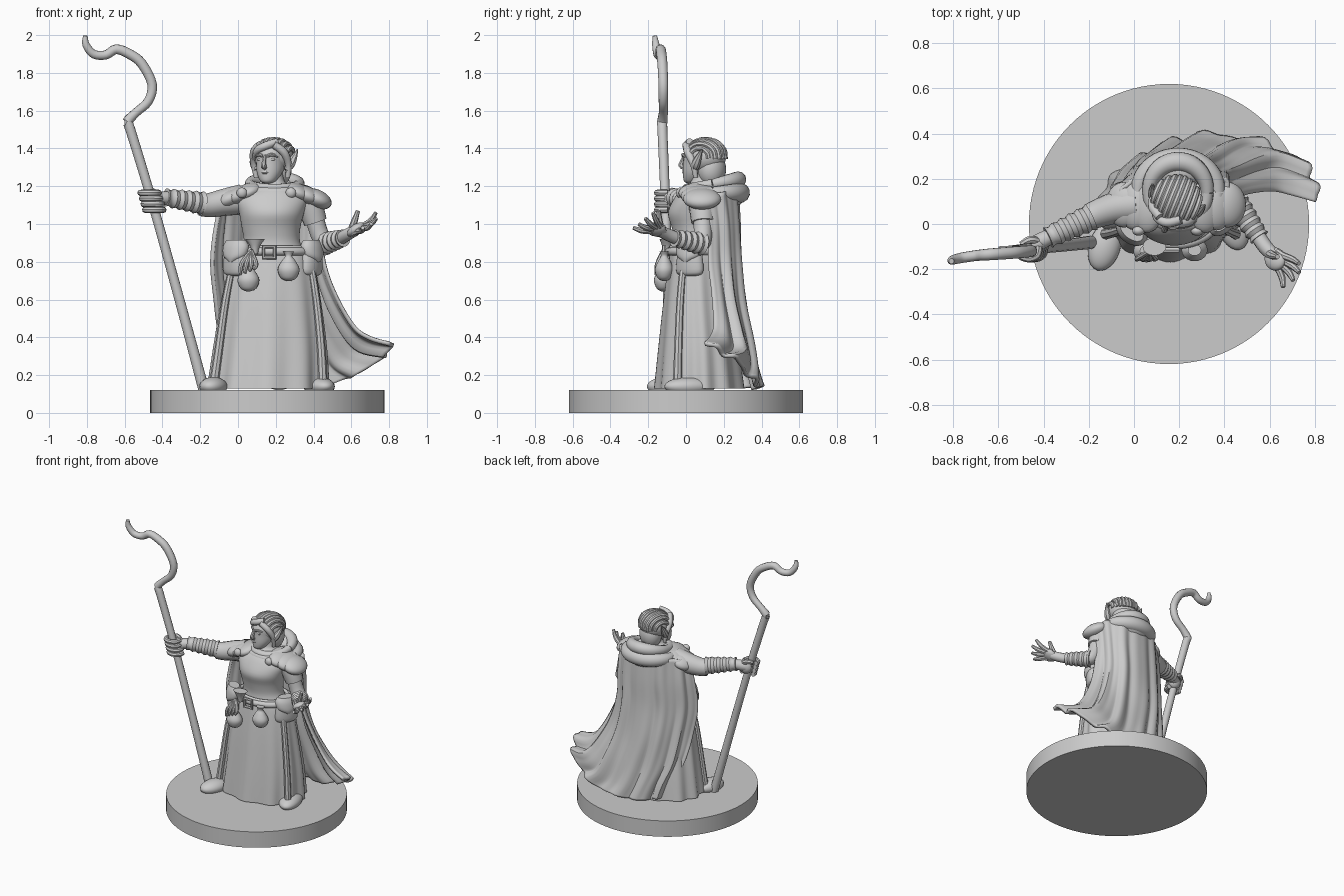
import bpy, bmesh, math
from mathutils import Vector, Matrix

TAU = math.tau


def spline(pts, n=4):
    """Catmull-Rom through tuples of any length."""
    out, last = [], len(pts) - 1
    for i in range(last):
        a, b, c, d = pts[max(i - 1, 0)], pts[i], pts[i + 1], pts[min(i + 2, last)]
        for s in range(n):
            t = s / n
            out.append(tuple(q + .5 * t * (r - p + t * (2 * p - 5 * q + 4 * r - w + t * (3 * (q - r) + w - p)))
                             for p, q, r, w in zip(a, b, c, d)))
    return out + [tuple(pts[-1])]


def grid(name, rows, closed=True, mat=None):
    bm = bmesh.new()
    vs = [[bm.verts.new(p) for p in r] for r in rows]
    n = len(rows[0])
    for a, b in zip(vs, vs[1:]):
        for j in range(n if closed else n - 1):
            k = (j + 1) % n
            bm.faces.new((a[j], a[k], b[k], b[j]))
    if closed:
        bm.faces.new(vs[0])
        bm.faces.new(vs[-1])
    bmesh.ops.recalc_face_normals(bm, faces=bm.faces)
    me = bpy.data.meshes.new(name)
    bm.to_mesh(me)
    bm.free()
    ob = bpy.data.objects.new(name, me)
    bpy.context.collection.objects.link(ob)
    if mat:
        me.transform(mat)
    return ob


def loft(name, rings, n=48, amp=0, k=9, steps=4, mat=None):
    """Stack of ellipses (cx, cy, z, rx, ry); amp adds pleats growing along the stack."""
    rs, rows = spline(rings, steps), []
    for i, (cx, cy, z, rx, ry) in enumerate(rs):
        f = amp * i / (len(rs) - 1)
        row = []
        for j in range(n):
            a = TAU * j / n
            m = 1 + f * math.sin(k * a + .8 * math.sin(2 * a))
            row.append((cx + rx * m * math.cos(a), cy + ry * m * math.sin(a), z))
        rows.append(row)
    return grid(name, rows, True, mat)


def tube(name, pts, n=12, steps=4, mat=None, close=False):
    """Round tube along (x, y, z, radius)."""
    ps, rows, side = spline(pts, steps), [], None
    for i, p in enumerate(ps):
        d = (Vector(ps[min(i + 1, len(ps) - 1)][:3]) - Vector(ps[max(i - 1, 0)][:3])).normalized()
        if side is None:
            side = d.orthogonal()
        side = (side - d * side.dot(d)).normalized()
        up = d.cross(side)
        rows.append([Vector(p[:3]) + p[3] * (math.cos(TAU * j / n) * side + math.sin(TAU * j / n) * up)
                     for j in range(n)])
    return grid(name, rows, True, mat)


def ball(name, c, r, rot=(0, 0, 0), mat=None):
    bpy.ops.mesh.primitive_uv_sphere_add(segments=24, ring_count=14, location=c, rotation=rot)
    ob = bpy.context.object
    ob.name, ob.scale = name, r
    if mat:
        bpy.context.view_layer.update()
        ob.matrix_world = mat @ ob.matrix_world
    return ob


def wrap(name, p, q, r0, r1, n=5):
    """Bandaged forearm: tube with ridges."""
    p, q = Vector(p), Vector(q)
    pts = []
    for i in range(2 * n + 1):
        t = i / (2 * n)
        pts.append((*p.lerp(q, t), r0 + (r1 - r0) * t - (.009 if i % 2 else 0)))
    tube(name, pts, 14, 2)


def ring(name, c, rx, ry, r, tilt=0, thick=0):
    """Closed oval roll, lifted by tilt and thickened by thick at the back."""
    pts = []
    for i in range(25):
        a = TAU * i / 24
        s = math.sin(a)
        pts.append((c[0] + rx * math.cos(a), c[1] + ry * s, c[2] + tilt * s, r + thick * max(s, 0)))
    tube(name, pts, 12, 2)


# round base
bpy.ops.mesh.primitive_cylinder_add(vertices=96, radius=.62, depth=.12, location=(.155, 0, .06))
bpy.context.object.name = "base"

# staff with crook
tube("staff", [(-.18, -.08, .12, .03), (-.31, -.095, .6, .027), (-.458, -.11, 1.13, .026), (-.57, -.125, 1.5, .027),
               (-.585, -.125, 1.54, .028), (-.54, -.12, 1.59, .024), (-.475, -.12, 1.65, .025),
               (-.455, -.12, 1.74, .026), (-.51, -.125, 1.85, .027), (-.575, -.13, 1.9, .027),
               (-.645, -.135, 1.925, .026), (-.7, -.14, 1.895, .024), (-.765, -.15, 1.9, .023),
               (-.805, -.16, 1.95, .02), (-.808, -.165, 1.997, .012)])

# feet
ball("right_foot", (-.13, -.1, .14), (.07, .11, .05), (0, 0, -.3))
ball("left_foot", (.43, .02, .14), (.075, .14, .05), (0, 0, .3))

# skirt and torso
loft("skirt", [(.185, .05, .86, .185, .13), (.182, .055, .8, .22, .145), (.175, .06, .6, .26, .175),
               (.17, .07, .35, .295, .21), (.16, .075, .13, .315, .235)], 96, .04, 11)
loft("torso", [(.185, .05, .82, .19, .13), (.18, .05, .9, .15, .113), (.175, .045, .98, .155, .12),
               (.178, .04, 1.06, .172, .135), (.18, .06, 1.14, .19, .12), (.19, .08, 1.19, .13, .1),
               (.19, .085, 1.22, .06, .06), (.188, .085, 1.29, .05, .05)])
for name, s in (("right_coat_edge", -1), ("left_coat_edge", 1)):
    tube(name, [(.18 + s * .2, -.01, .82, .018), (.175 + s * .24, -.03, .6, .02),
                (.17 + s * .27, -.04, .35, .022), (.16 + s * .29, -.045, .14, .025)], 8)

# belt, buckle and bags
ring("belt", (.183, .05, .855), .195, .14, .022)
ring("upper_belt", (.183, .05, .875), .18, .13, .012)
bpy.ops.mesh.primitive_torus_add(location=(.165, -.115, .85), rotation=(math.pi / 2, math.pi / 4, 0),
                                 major_segments=4, minor_segments=6, major_radius=.042, minor_radius=.012)
bpy.context.object.name = "buckle"
for side, x, y, a in (("right", -.01, -.03, -.7), ("left", .39, .02, 1.0)):
    m = Matrix.Translation((x, y, 0)) @ Matrix.Rotation(a, 4, 'Z')
    loft(side + "_bag", [(0, 0, .725, .04, .02), (0, 0, .745, .08, .04), (0, 0, .83, .075, .045),
                         (0, 0, .89, .06, .035)], 24, mat=m)
    loft(side + "_bag_flap", [(0, -.012, .80, .02, .04), (0, -.01, .83, .068, .047), (0, 0, .88, .08, .05),
                              (0, 0, .915, .06, .035)], 24, mat=m)
for name, x, y, z in (("right_pouch", .055, -.12, .705), ("left_pouch", .268, -.115, .76)):
    loft(name, [(x, y, z - .062, .01, .01), (x, y, z - .045, .042, .036), (x, y, z, .058, .05),
                (x, y, z + .045, .036, .032), (x, y, z + .07, .018, .018), (x, y, z + .095, .03, .025)], 20)
loft("belt_cup", [(.09, -.1, .84, .015, .015), (.09, -.1, .88, .025, .025), (.09, -.1, .92, .052, .04)], 16)
for i in range(4):
    x = .02 + .025 * i
    tube(f"herb_stem_{i}", [(.07, -.12, .86, .01), (x, -.15, .79, .013), (x - .008, -.16, .73 + .01 * i, .007)], 8)

# cloak, swept towards the left side
cape = [[(-.07, .08, 1.16), (-.04, .16, 1.17), (.08, .25, 1.18), (.28, .26, 1.18), (.4, .19, 1.17), (.43, .1, 1.15)],
        [(-.11, .07, 1), (-.06, .17, 1), (.08, .26, 1), (.29, .27, 1), (.4, .21, 1), (.43, .12, 1)],
        [(-.13, .06, .8), (-.07, .17, .8), (.07, .26, .8), (.29, .28, .8), (.4, .22, .8), (.45, .12, .8)],
        [(-.11, .09, .6), (-.05, .2, .6), (.09, .29, .58), (.32, .3, .58), (.45, .24, .6), (.51, .14, .63)],
        [(-.09, .13, .45), (-.02, .24, .4), (.14, .32, .37), (.38, .34, .37), (.54, .28, .42), (.61, .15, .46)],
        [(-.05, .17, .3), (.03, .28, .25), (.19, .355, .22), (.44, .36, .23), (.63, .3, .32), (.70, .13, .4)],
        [(-.03, .2, .18), (.06, .3, .14), (.23, .38, .13), (.52, .37, .16), (.77, .25, .29), (.81, .1, .37)]]
dense = [spline(r, 14) for r in cape]
cols = [spline([r[j] for r in dense], 5) for j in range(len(dense[0]))]
rows = []
for i in range(len(cols[0])):
    row = []
    for j, c in enumerate(cols):
        p = Vector(c[i])
        out = (p - Vector((.2, .0, p.z))).normalized()
        t, u = i / (len(cols[0]) - 1), j / (len(cols) - 1)
        wave = math.sin(TAU * 6.5 * u + 1.2 * t) + .5 * math.sin(TAU * 11 * u + 2)
        row.append(p + out * wave * (.005 + .011 * t) + Vector((0, 0, .012 * t * wave * u)))
    rows.append(row)
cloak = grid("cloak", rows, False)
mod = cloak.modifiers.new("thickness", 'SOLIDIFY')
mod.thickness, mod.offset = .022, 0

# hood folds, shoulder mantle and clasps
ring("hood_lower_fold", (.195, .14, 1.165), .175, .145, .032, .0, .022)
ring("hood_upper_fold", (.195, .14, 1.21), .13, .135, .028, .025, .016)
ball("hood_bag", (.2, .235, 1.17), (.13, .085, .085))
for side, s in (("right", -1), ("left", 1)):
    for i in range(3):
        ball(f"{side}_mantle_{i}", (.185 + s * (.13 + .05 * i), .085, 1.165 - .016 * i),
             (.085, .125 - .012 * i, .05), (0, s * .4, 0))
    ball(f"{side}_clasp", (.14 + s * .13 + .01, -.03, 1.165), (.028, .022, .028))

# right arm stretched to the staff
tube("right_sleeve", [(.02, .085, 1.13, .08), (-.07, .075, 1.115, .072), (-.15, .05, 1.1, .064), (-.2, .03, 1.1, .058)], 16)
wrap("right_bracer", (-.19, .03, 1.11), (-.38, -.06, 1.14), .064, .05)
tube("right_wrist", [(-.36, -.05, 1.14, .035), (-.43, -.085, 1.13, .038), (-.47, -.105, 1.12, .03)])
ball("right_palm", (-.435, -.09, 1.125), (.05, .035, .052))
for i in range(4):
    h = 1.075 + .03 * i
    sx = -.18 - .278 * (h - .12) / 1.01
    tube(f"right_finger_{i}", [(sx + .05 * math.cos(a), -.11 + .043 * math.sin(a), h, .017)
                               for a in (.3, -.7, -1.6, -2.5, -3.4)], 8)
tube("right_thumb", [(-.42, -.08, 1.15, .018), (-.46, -.07, 1.175, .018), (-.5, -.09, 1.17, .013)], 8)

# left arm with open hand
tube("left_sleeve", [(.35, .08, 1.14, .07), (.385, .085, 1.08, .068), (.41, .09, 1.01, .062)], 16)
tube("left_upper_arm", [(.4, .085, 1.05, .05), (.43, .09, .95, .05), (.46, .08, .905, .05), (.49, .05, .9, .045)])
wrap("left_bracer", (.455, .085, .895), (.555, -.06, .925), .063, .047)
tube("left_wrist", [(.54, -.04, .92, .034), (.58, -.1, .945, .033), (.62, -.14, .965, .03)])
ball("left_palm", (.625, -.155, .97), (.055, .05, .028), (.25, -.55, -.7))
for i, (bx, by, bz, tx, ty, tz) in enumerate(((.66, -.14, .99, .73, -.175, 1.06), (.665, -.165, .985, .732, -.215, 1.03),
                                              (.655, -.185, .975, .705, -.25, 1.0), (.635, -.195, .962, .66, -.28, .98))):
    tube(f"left_finger_{i}", [(bx - .03, by + .02, bz - .01, .016), (bx, by, bz, .016),
                              ((bx + tx) / 2 + .008, (by + ty) / 2, (bz + tz) / 2 - .006, .015), (tx, ty, tz, .01)], 8)
tube("left_thumb", [(.6, -.13, .97, .019), (.615, -.14, 1.01, .018), (.635, -.145, 1.07, .011)], 8)

# head, turned slightly towards the staff
H = Matrix.Translation((.18, .085, 1.345)) @ Matrix.Rotation(-.38, 4, 'Z')
loft("face", [(0, -.065, -.13, .015, .014), (0, -.058, -.118, .04, .042), (0, -.035, -.075, .066, .07),
              (0, -.008, -.02, .078, .096), (0, 0, .03, .082, .1), (0, .01, .075, .065, .08)], 32, mat=H)
tube("nose", [(0, -.1, .02, .008), (0, -.114, -.015, .012), (0, -.119, -.035, .015), (0, -.1, -.048, .012)], 8, mat=H)
tube("lips", [(-.025, -.092, -.073, .005), (0, -.102, -.072, .01), (.025, -.092, -.073, .005)], 8, mat=H)
for side, s in (("right", -1), ("left", 1)):
    tube(side + "_brow", [(s * .012, -.102, .014, .008), (s * .037, -.094, .022, .009), (s * .062, -.072, .012, .006)], 8, mat=H)
    ball(side + "_eye", (s * .034, -.083, -.003), (.016, .012, .009), mat=H)
    tube(side + "_ear", [(s * .085, -.01, -.06, .014), (s * .103, .005, -.03, .024),
                         (s * .115, .025, .005, .018), (s * .125, .05, .05, .004)], 8, mat=H)
    tube(side + "_side_lock", [(s * .04, -.075, .075, .02), (s * .085, -.045, .035, .022),
                               (s * .098, -.01, -.03, .018), (s * .09, .0, -.1, .012)], 10, mat=H)

# hair with combed strands
ball("hair_cap", (0, .022, .012), (.104, .108, .092), mat=H)
ball("hair_back", (0, .055, -.055), (.085, .075, .1), mat=H)
for i in range(9):
    w = (i - 4) / 4.6
    c = math.sqrt(1 - w * w)
    tube(f"hair_strand_{i}", [(.1 * w * (1 + .1 * math.sin(a)), .022 - .104 * c * math.cos(a),
                               .012 + .09 * c * math.sin(a), .015) for a in (.55, 1.0, 1.5, 2.1, 2.7, 3.3)], 8, mat=H)
tube("fringe", [(.05, -.05, .09, .02), (.0, -.085, .07, .022), (-.05, -.08, .045, .02), (-.085, -.04, .0, .012)], 10, mat=H)

# smooth shading with crisp edges
bpy.ops.object.select_all(action='SELECT')
bpy.context.view_layer.objects.active = cloak
bpy.ops.object.shade_smooth_by_angle(angle=math.radians(40))
